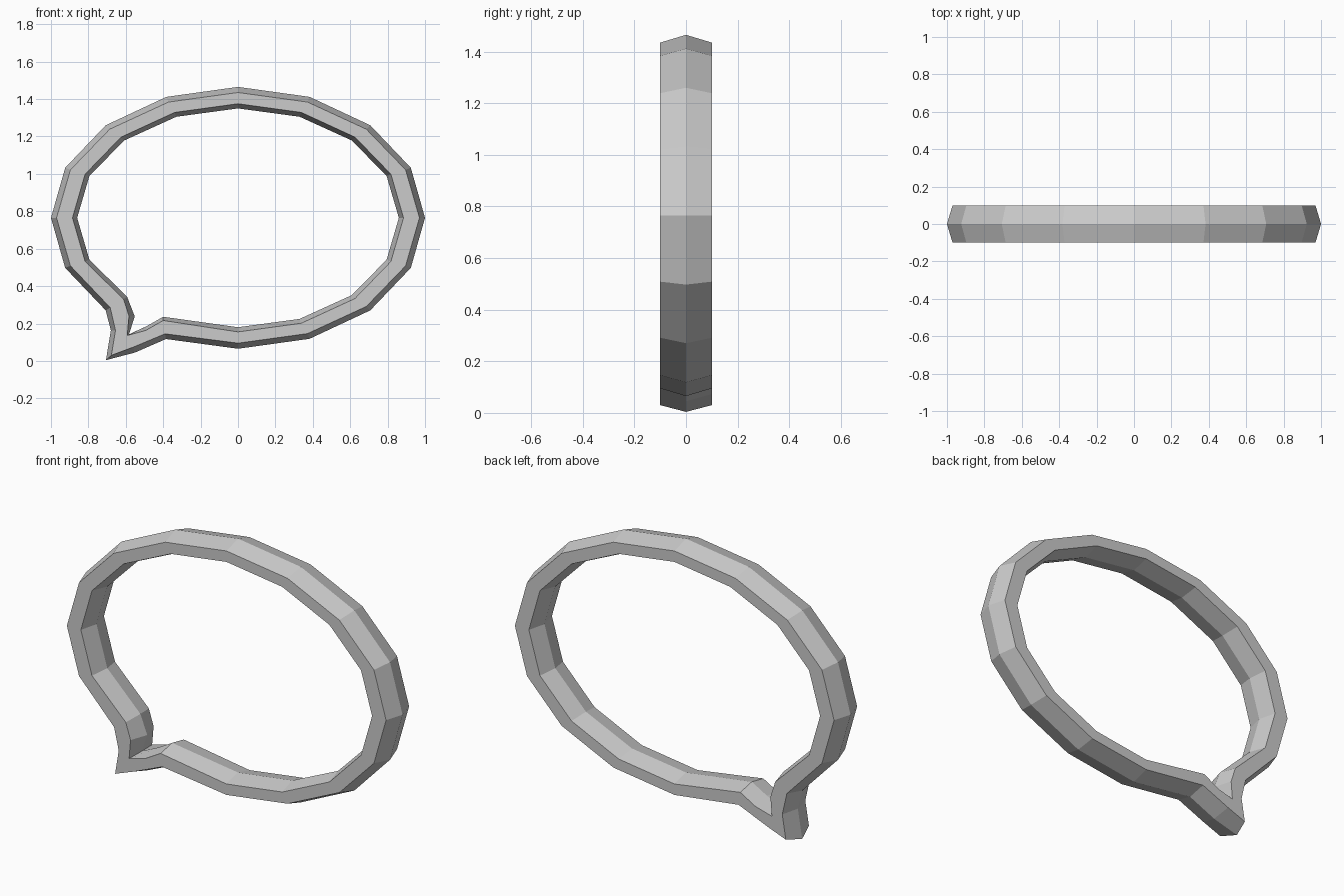
import bpy, bmesh
from math import sin, cos, pi

if "Cube" in bpy.data.objects:
    bpy.data.objects.remove(bpy.data.objects["Cube"])

ZC = 0.765   # height of the oval's centre
HALF = 0.1   # half thickness
# oval radii (x, z) of: outer ridge, outer edge, inner edge, inner ridge
RAILS = [(1.0, 0.70), (0.97, 0.67), (0.885, 0.61), (0.86, 0.585)]


def oval(i):
    a = i * pi / 8
    return [(rx * cos(a), ZC + rz * sin(a)) for rx, rz in RAILS]


# 16-sided oval, with the pointed tail let into the lower left
stations = [oval(i) for i in range(10)]
stations += [
    [(-.707, .27), (-.683, .285), (-.612, .33), (-.593, .343)],   # tail root
    [(-.68, .163), (-.655, .163), (-.583, .24), (-.552, .238)],   # tail neck
    [(-.706, .004), (-.677, .03), (-.592, .136), (-.583, .142)],  # tail tip
    [(-.55, .045), (-.562, .073), (-.493, .163), (-.49, .185)],   # tail underside
    [(-.385, .117), (-.39, .145), (-.40, .216), (-.40, .236)],    # return to oval
]
stations += [oval(i) for i in range(12, 16)]

# sweep the hexagonal section round the stations
bm = bmesh.new()
rings = []
for o, oe, ie, inn in stations:
    section = [(o, 0), (oe, -HALF), (ie, -HALF), (inn, 0), (ie, HALF), (oe, HALF)]
    rings.append([bm.verts.new((p[0], y, p[1])) for p, y in section])
for k, a in enumerate(rings):
    b = rings[(k + 1) % len(rings)]
    for j in range(6):
        n = (j + 1) % 6
        bm.faces.new((a[j], a[n], b[n], b[j]))
bmesh.ops.recalc_face_normals(bm, faces=bm.faces)

mesh = bpy.data.meshes.new("speech_bubble_outline")
bm.to_mesh(mesh)
bm.free()
obj = bpy.data.objects.new("speech_bubble_outline", mesh)
bpy.context.collection.objects.link(obj)
